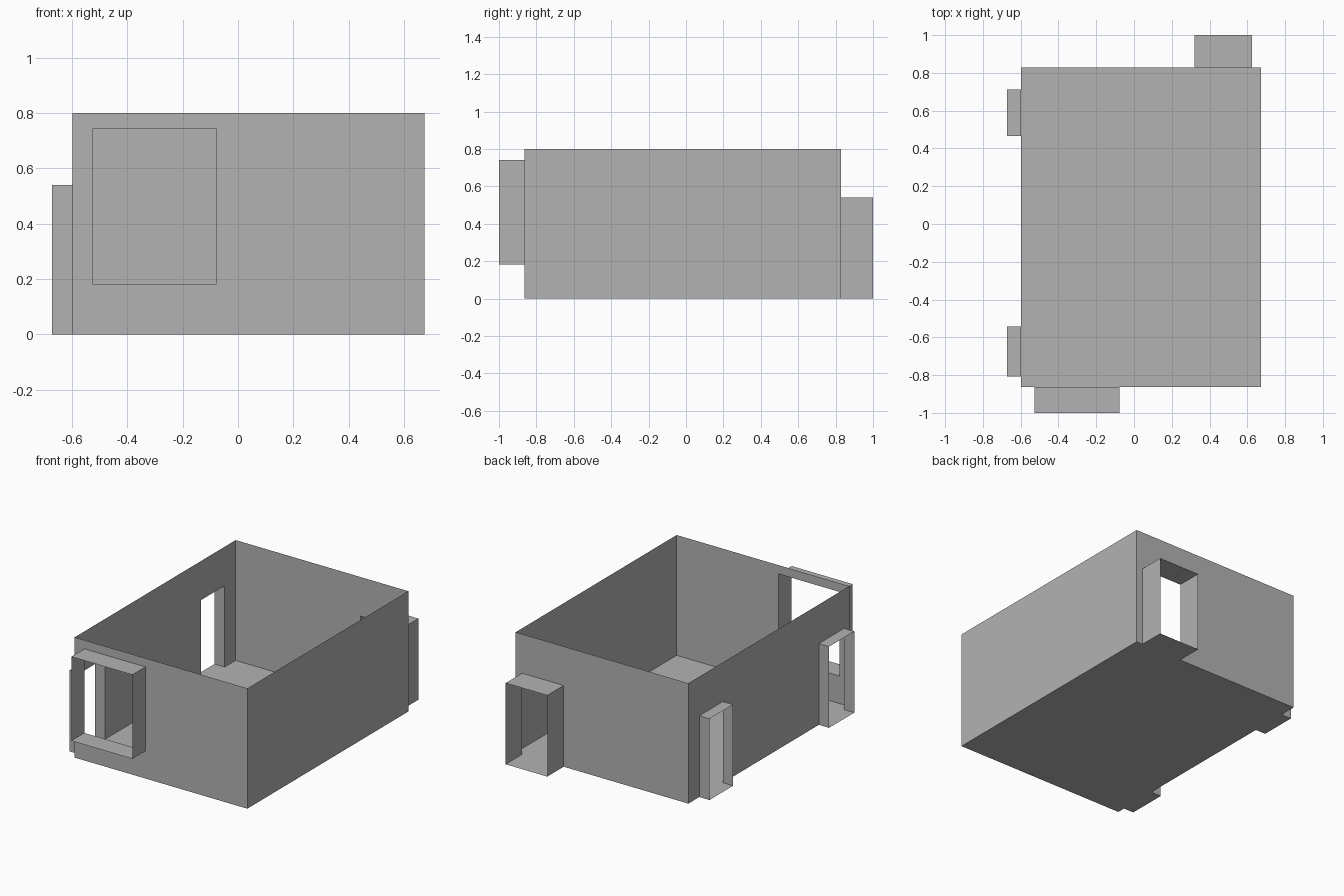
import bpy
import bmesh
from mathutils import Vector

if "Cube" in bpy.data.objects:
    bpy.data.objects.remove(bpy.data.objects["Cube"], do_unlink=True)

# One plain grey for the whole room
COLOUR = (0.45, 0.45, 0.45, 1)
grey = bpy.data.materials.new("plain_grey")
grey.use_nodes = True
grey.diffuse_color = COLOUR
grey.node_tree.nodes["Principled BSDF"].inputs["Base Color"].default_value = COLOUR

# Room extents
LEFT, RIGHT, FRONT, BACK, HEIGHT = -0.597, 0.673, -0.863, 0.828, 0.8
DOOR_TOP = 0.54
UP = Vector((0, 0, 1))


def make_object(name, quads):
    bm = bmesh.new()
    for quad in quads:
        bm.faces.new([bm.verts.new(p) for p in quad])
    bmesh.ops.remove_doubles(bm, verts=bm.verts, dist=0.0001)
    mesh = bpy.data.meshes.new(name)
    bm.to_mesh(mesh)
    bm.free()
    mesh.materials.append(grey)
    obj = bpy.data.objects.new(name, mesh)
    bpy.context.collection.objects.link(obj)


def wall(name, start, end, openings=()):
    """Thin wall from start to end, outside on its right.
    Each opening: sleeve name, near and far distance along wall, bottom, top, depth."""
    start, end = Vector((*start, 0)), Vector((*end, 0))
    along = (end - start).normalized()
    outward = along.cross(UP)

    def point(u, z, out=0):
        return start + along * u + UP * z + outward * out

    # Panels around the openings
    us = sorted({0, (end - start).length, *(v for o in openings for v in o[1:3])})
    zs = sorted({0, HEIGHT, *(v for o in openings for v in o[3:5])})
    quads = []
    for u0, u1 in zip(us, us[1:]):
        for z0, z1 in zip(zs, zs[1:]):
            u, z = (u0 + u1) / 2, (z0 + z1) / 2
            if not any(o[1] < u < o[2] and o[3] < z < o[4] for o in openings):
                quads.append([point(u0, z0), point(u1, z0), point(u1, z1), point(u0, z1)])
    make_object(name, quads)

    # Open-ended sleeve projecting outward from each opening
    for label, u0, u1, z0, z1, depth in openings:
        ring = [(u0, z0), (u1, z0), (u1, z1), (u0, z1)]
        make_object(label, [[point(*a), point(*b), point(*b, depth), point(*a, depth)]
                            for a, b in zip(ring, ring[1:] + ring[:1])])


# Floor
make_object("floor", [[(LEFT, FRONT, 0), (LEFT, BACK, 0), (RIGHT, BACK, 0), (RIGHT, FRONT, 0)]])

# Walls, running round the room
wall("front_wall", (LEFT, FRONT), (RIGHT, FRONT),
     [("window_frame", -0.526 - LEFT, -0.077 - LEFT, 0.183, 0.742, 1 + FRONT)])
wall("plain_side_wall", (RIGHT, FRONT), (RIGHT, BACK))
wall("back_wall", (RIGHT, BACK), (LEFT, BACK),
     [("back_door_frame", RIGHT - 0.626, RIGHT - 0.32, 0, DOOR_TOP, 1 - BACK)])
wall("door_side_wall", (LEFT, BACK), (LEFT, FRONT),
     [("rear_side_door_frame", BACK - 0.713, BACK - 0.465, 0, DOOR_TOP, 0.075),
      ("front_side_door_frame", BACK + 0.543, BACK + 0.808, 0, DOOR_TOP, 0.075)])
